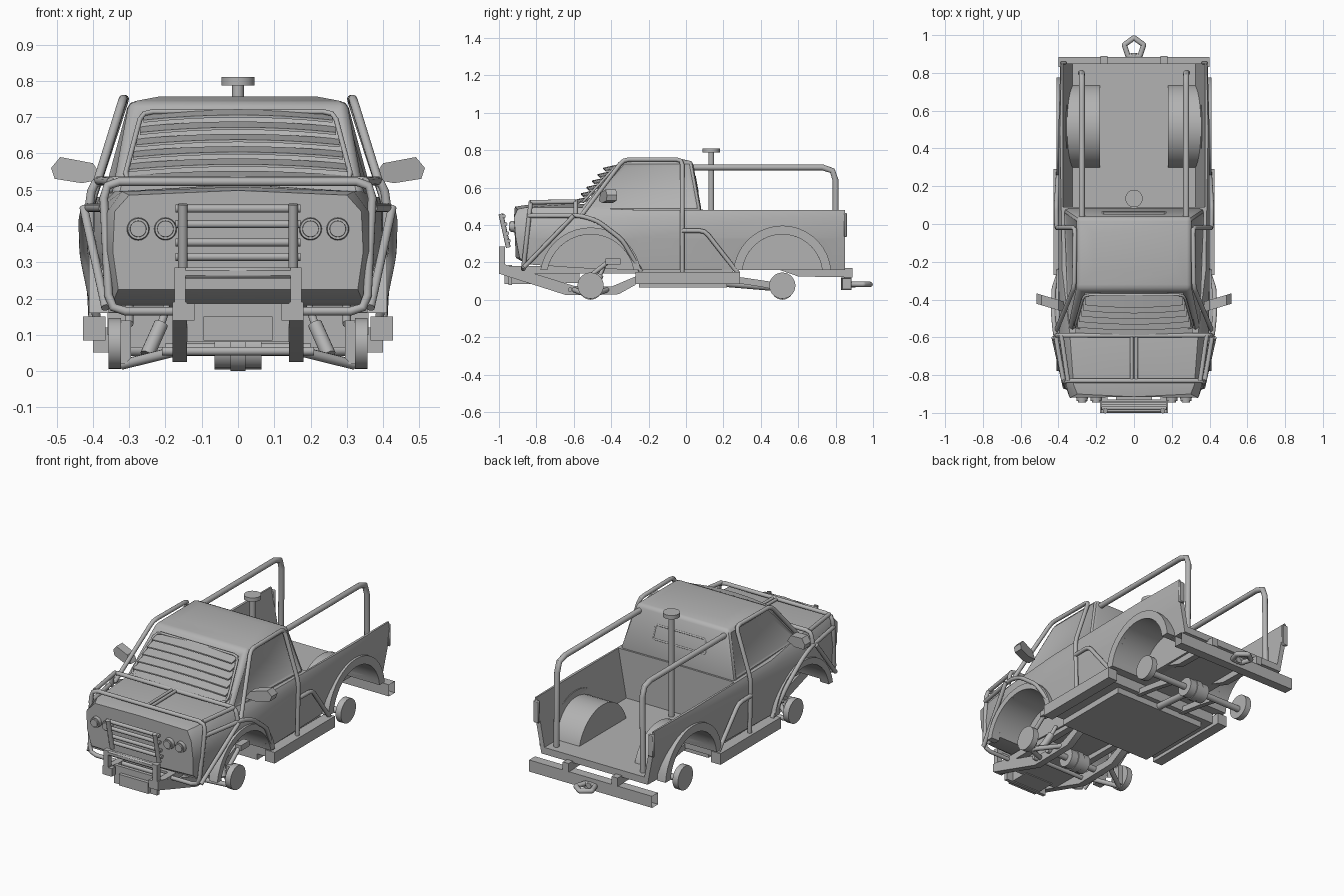
import bpy, bmesh, math
from mathutils import Vector, Matrix

if "Cube" in bpy.data.objects:
    bpy.data.objects.remove(bpy.data.objects["Cube"])

GREY = (0.45, 0.45, 0.45, 1)
grey = bpy.data.materials.new("plain_grey")
grey.use_nodes = True
grey.diffuse_color = GREY
grey.node_tree.nodes["Principled BSDF"].inputs["Base Color"].default_value = GREY
parts = []


def add(name, bm, pair=False):
    """Turn a bmesh into one object, or into a mirrored left and right pair."""
    for side in (("left_", "right_") if pair else ("",)):
        if side == "right_":
            bm.transform(Matrix.Diagonal((-1, 1, 1, 1)))
        bmesh.ops.recalc_face_normals(bm, faces=bm.faces)
        mesh = bpy.data.meshes.new(side + name)
        bm.to_mesh(mesh)
        mesh.materials.append(grey)
        ob = bpy.data.objects.new(side + name, mesh)
        bpy.context.collection.objects.link(ob)
        parts.append(ob)
    bm.free()
    return ob


def box(name, x, y, z, pair=False, bevel=0, hollow=0):
    bm = bmesh.new()
    bmesh.ops.create_cube(bm, size=1)
    for v in bm.verts:
        v.co = [r[0] + (c + 0.5) * (r[1] - r[0]) for c, r in zip(v.co, (x, y, z))]
    if bevel:
        bmesh.ops.bevel(bm, geom=bm.edges[:], offset=bevel, segments=1, affect='EDGES')
    if hollow:
        bm.normal_update()
        ends = [f for f in bm.faces if abs(f.normal.x) > 0.9]
        bmesh.ops.inset_individual(bm, faces=ends, thickness=hollow, depth=0)
        for f in ends:
            bmesh.ops.translate(bm, verts=f.verts, vec=f.normal * -0.1)
    return add(name, bm, pair)


def prism(name, outline, x0, x1, pair=False):
    """Extrude a (y, z) outline along x."""
    bm = bmesh.new()
    rings = [[bm.verts.new((x, y, z)) for y, z in outline] for x in (x0, x1)]
    bm.faces.new(rings[0])
    bm.faces.new(rings[1])
    for i in range(len(outline)):
        a, b = rings[0][i - 1], rings[0][i]
        bm.faces.new((a, b, rings[1][i], rings[1][i - 1]))
    return add(name, bm, pair)


def rod(name, a, b, r, pair=False, sides=20, r2=None):
    """Straight cylinder between two points."""
    a, b = Vector(a), Vector(b)
    bm = bmesh.new()
    m = Matrix.Translation((a + b) / 2) @ (b - a).to_track_quat('Z', 'Y').to_matrix().to_4x4()
    bmesh.ops.create_cone(bm, cap_ends=True, segments=sides, radius1=r,
                          radius2=r if r2 is None else r2, depth=(b - a).length, matrix=m)
    return add(name, bm, pair)


def tube(name, pts, r=0.012, pair=False, closed=False, fillet=0.03):
    """Bent pipe with rounded corners."""
    pts = [Vector(p) for p in pts]
    path = []
    for i, p in enumerate(pts):
        if not closed and i in (0, len(pts) - 1):
            path.append(p)
            continue
        d0, d1 = pts[i - 1] - p, pts[(i + 1) % len(pts)] - p
        a = p + d0.normalized() * min(fillet, d0.length / 2.2)
        b = p + d1.normalized() * min(fillet, d1.length / 2.2)
        path += [a, (a + b + 2 * p) / 4, b]
    cu = bpy.data.curves.new(name, 'CURVE')
    cu.dimensions = '3D'
    cu.bevel_depth, cu.bevel_resolution, cu.use_fill_caps = r, 4, True
    sp = cu.splines.new('POLY')
    sp.points.add(len(path) - 1)
    for q, p in zip(sp.points, path):
        q.co = (*p, 1)
    sp.use_cyclic_u = closed
    tmp = bpy.data.objects.new(name, cu)
    bm = bmesh.new()
    mesh = bpy.data.meshes.new_from_object(tmp)
    bm.from_mesh(mesh)
    bpy.data.objects.remove(tmp)
    bpy.data.curves.remove(cu)
    bpy.data.meshes.remove(mesh)
    return add(name, bm, pair)


def cross(half):
    """Mirror a half path so that it runs across the model."""
    return half + [(-x, y, z) for x, y, z in reversed(half)]


def arch(cy, cz, r0, r1, n=18):
    """Half ring outline, cut off near the body's lower edge."""
    def arc(r):
        s = math.asin(max(0, 0.16 - cz) / r)
        return [(cy + r * math.cos(s + (math.pi - 2 * s) * i / n),
                 cz + r * math.sin(s + (math.pi - 2 * s) * i / n)) for i in range(n + 1)]
    return arc(r1) + (arc(r0)[::-1] if r0 else [])


def cut(target, cutter):
    mod = target.modifiers.new("cut", 'BOOLEAN')
    mod.operation, mod.solver, mod.object = 'DIFFERENCE', 'EXACT', cutter
    bpy.context.view_layer.objects.active = target
    bpy.ops.object.modifier_apply(modifier=mod.name)
    parts.remove(cutter)
    bpy.data.objects.remove(cutter)


# Lower body: half sections of (x, z) from bottom centre to top centre
stations = [
    (-0.92, [(0, 0.225), (0.33, 0.225), (0.345, 0.33), (0.34, 0.44), (0.30, 0.485), (0, 0.498)]),
    (-0.85, [(0, 0.19), (0.345, 0.19), (0.365, 0.33), (0.36, 0.44), (0.32, 0.495), (0, 0.508)]),
    (-0.58, [(0, 0.17), (0.375, 0.17), (0.40, 0.33), (0.395, 0.44), (0.34, 0.495), (0, 0.515)]),
    (-0.25, [(0, 0.16), (0.38, 0.16), (0.40, 0.33), (0.40, 0.44), (0.38, 0.48), (0, 0.485)]),
    (0.50, [(0, 0.16), (0.36, 0.16), (0.392, 0.33), (0.40, 0.44), (0.392, 0.48), (0, 0.48)]),
    (0.85, [(0, 0.16), (0.345, 0.16), (0.378, 0.33), (0.39, 0.44), (0.385, 0.48), (0, 0.48)])]
nose_shift = [0.01, 0.03, 0.01, 0, 0.02, 0.005]
bm = bmesh.new()
rings = []
for y, half in stations:
    shift = nose_shift if not rings else [0] * 6
    pts = [(x, y + s, z) for (x, z), s in zip(half, shift)]
    rings.append([bm.verts.new(p) for p in pts + [(-x, y, z) for x, y, z in pts[-2:0:-1]]])
for a, b in zip(rings, rings[1:]):
    for i in range(len(a)):
        bm.faces.new((a[i - 1], a[i], b[i], b[i - 1]))
bm.faces.new(rings[0])
bm.faces.new(rings[-1])
body = add("lower_body", bm)

# Open load bed with leaning walls, and wheel openings
WHEELS = {"front": (-0.51, 0.115, 0.235, 0.272), "rear": (0.515, 0.135, 0.215, 0.262)}
bm = bmesh.new()
bmesh.ops.create_cube(bm, size=2)
for v in bm.verts:
    x, y, z = v.co
    v.co = (x * (0.378 if z > 0 else 0.325), 0.09 if y < 0 else 1, 0.49 if z > 0 else 0.20)
cut(body, add("bed_cutter", bm))
for cy, cz, r, _ in WHEELS.values():
    for s in (-1, 1):
        cut(body, rod("arch_cutter", (s * 0.19, cy, cz), (s * 0.6, cy, cz), r, sides=40))
for end, (cy, cz, r0, r1) in WHEELS.items():
    prism(end + "_fender_flare", arch(cy, cz, r0, r1), 0.355, 0.41, True)
cy, cz, r0, _ = WHEELS["rear"]
prism("bed_wheel_well", arch(cy, cz, r0, r0 + 0.012), 0.18, 0.385, True)
prism("bed_wheel_well_cap", arch(cy, cz, 0, r0 + 0.005), 0.18, 0.188, True)
box("tail_lamp", (0.355, 0.392), (0.845, 0.862), (0.335, 0.465), True, 0.005)

# Cab with inset windscreen and side windows
bm = bmesh.new()
bmesh.ops.create_cube(bm, size=2)
for v in bm.verts:
    x, y, z = v.co
    if z > 0:
        v.co = (x * 0.30, -0.34 if y < 0 else 0.035, 0.745)
    else:
        v.co = (x * (0.35 if y < 0 else 0.375), -0.58 if y < 0 else 0.085, 0.47)
bmesh.ops.bevel(bm, geom=bm.edges[:], offset=0.02, segments=2, affect='EDGES', profile=0.5)
bm.normal_update()
panes = [f for f in bm.faces if f.calc_area() > 0.05 and abs(f.normal.z) < 0.9 and f.normal.y < 0.5]
bmesh.ops.inset_individual(bm, faces=panes, thickness=0.02, depth=-0.007)
roof = [f for f in bm.faces if f.normal.z > 0.95 and f.calc_area() > 0.05]
bmesh.ops.inset_individual(bm, faces=roof, thickness=0.09)
for v in roof[0].verts:
    v.co.z += 0.012
add("cab", bm)

# Rear window frame
wy = lambda z: 0.081 - (z - 0.47) * 0.18
tube("rear_window_frame", cross([(0.17, wy(0.58), 0.58), (0.16, wy(0.66), 0.66)]), 0.006, closed=True, fillet=0.01)

# Windscreen louvres
for i in range(6):
    z = 0.53 + i * 0.034
    w = 0.31 - i * 0.01
    y = -0.34 - (0.745 - z) * 0.87
    bm = bmesh.new()
    bmesh.ops.create_grid(bm, x_segments=8, y_segments=1, size=1)
    for v in bm.verts:
        bow = 0.014 * (1 - v.co.x ** 2)
        out = v.co.y < 0
        v.co = (v.co.x * w, y - bow + (-0.05 if out else 0.02), z + bow - (0.008 if out else -0.008))
    bmesh.ops.solidify(bm, geom=bm.faces[:], thickness=0.007)
    add("windscreen_louvre_%d" % (i + 1), bm)
tube("louvre_frame", cross([(0.315, -0.55, 0.525), (0.265, -0.375, 0.715)]), 0.007, closed=True)

# Mirrors
bm = bmesh.new()
outline = [(0.37, 0.53), (0.43, 0.518), (0.505, 0.53), (0.515, 0.56), (0.49, 0.59), (0.40, 0.573)]
front, back = [[bm.verts.new((x, y + (x - 0.39) * 0.3, z)) for x, z in outline] for y in (-0.46, -0.405)]
bm.faces.new(front)
bm.faces.new(back)
for i in range(len(outline)):
    bm.faces.new((front[i - 1], front[i], back[i], back[i - 1]))
add("mirror", bm, True)

# Head lamps
for n, x in (("inner", 0.20), ("outer", 0.275)):
    rod(n + "_lamp_rim", (x, -0.90, 0.392), (x, -0.938, 0.392), 0.033, True, r2=0.029)
    rod(n + "_lamp_lens", (x, -0.90, 0.392), (x, -0.946, 0.392), 0.026, True, r2=0.022)

# Grille guard
for i, z in enumerate((0.315, 0.355, 0.405, 0.448)):
    y = -0.945 - (z - 0.3) * 0.2
    rod("grille_bar_%d" % i, (-0.172, y, z), (0.172, y, z), 0.011, sides=12)
rod("grille_post", (0.152, -0.95, 0.28), (0.152, -0.99, 0.46), 0.013, True, 12)

# Outer tube cage
tube("front_guard_loop", cross([(0.355, -0.87, 0.165), (0.372, -0.83, 0.522)]), closed=True, fillet=0.045)
tube("hood_cross_tube", cross([(0.412, -0.59, 0.44), (0.40, -0.59, 0.525)]))
tube("hood_side_tube", [(0.35, -0.83, 0.522), (0.385, -0.59, 0.525)], pair=True)
tube("hood_centre_tube", [(0.012, -0.83, 0.522), (0.012, -0.59, 0.525)], 0.009, True)
tube("fender_tube", [(0.372, -0.84, 0.45), (0.42, -0.56, 0.45), (0.428, -0.47, 0.42),
                     (0.425, -0.34, 0.32), (0.39, -0.24, 0.15)], pair=True)
tube("fender_brace", [(0.365, -0.865, 0.175), (0.425, -0.60, 0.45)], pair=True)
tube("cab_tube", [(0.41, -0.56, 0.45), (0.317, -0.335, 0.75), (0.312, -0.02, 0.75),
                  (0.407, -0.02, 0.46), (0.40, -0.02, 0.14)], pair=True)
tube("rear_door_tube", [(0.41, -0.02, 0.37), (0.412, 0.10, 0.37), (0.40, 0.28, 0.14)], pair=True)
tube("bed_roll_bar", [(0.276, 0.03, 0.708), (0.276, 0.80, 0.708), (0.282, 0.80, 0.19)], 0.016, True, fillet=0.07)

# Mast on the bed floor
rod("mast", (0, 0.135, 0.19), (0, 0.135, 0.79), 0.016)
rod("mast_cap", (0, 0.135, 0.787), (0, 0.135, 0.81), 0.046, sides=28)

# Sills, belly pan, rear frame and hollow rear bumper
box("sill", (0.365, 0.427), (-0.27, 0.29), (0.085, 0.15), True)
box("floor_slab", (-0.36, 0.36), (-0.25, 0.25), (0.10, 0.17))
box("belly_pan", (-0.30, 0.30), (-0.25, 0.22), (0.065, 0.105))
prism("rear_rail", [(0.2, 0.16), (0.89, 0.17), (0.89, 0.12), (0.60, 0.125), (0.5, 0.16)], 0.14, 0.178, True)
prism("rear_arm", [(0.2, 0.13), (0.30, 0.12), (0.50, 0.09), (0.50, 0.05), (0.40, 0.07), (0.2, 0.10)], 0.14, 0.17, True)
box("rear_bumper", (-0.40, 0.40), (0.83, 0.885), (0.052, 0.12), hollow=0.009)

# Tow hitch with a five-sided ring
rod("hitch_pin", (0, 0.87, 0.083), (0, 0.905, 0.083), 0.016, sides=12)
ring = [(0.054 * math.sin(math.tau * i / 5), 0.932 + 0.054 * math.cos(math.tau * i / 5), 0.083) for i in range(5)]
tube("hitch_ring", ring, 0.014, closed=True, fillet=0.004)

# Front frame, bumper hoop and winch
prism("front_rail", [(-1, 0.19), (-0.97, 0.19), (-0.60, 0.075), (-0.40, 0.07), (-0.27, 0.125),
                     (-0.27, 0.08), (-0.36, 0.03), (-0.64, 0.025), (-1, 0.14)], 0.14, 0.181, True)
box("upper_rail", (0.14, 0.18), (-0.99, -0.25), (0.14, 0.18), True)
box("hoop_post", (0.145, 0.175), (-1, -0.968), (0.18, 0.285), True)
box("bumper_wing", (0.12, 0.178), (-1, -0.968), (0.14, 0.187), True)
box("hoop_top", (-0.175, 0.175), (-1, -0.968), (0.255, 0.285), bevel=0.008)
box("bumper_plate", (-0.14, 0.14), (-0.95, -0.93), (0.08, 0.187))
box("winch", (-0.095, 0.095), (-0.97, -0.82), (0.085, 0.15))
box("engine_pan", (-0.14, 0.14), (-0.85, -0.57), (0.09, 0.18))

# Axles and hubs
for end, y, x in (("front", -0.51, 0.20), ("rear", 0.515, 0.325)):
    rod(end + "_axle", (-x, y, 0.06), (x, y, 0.06), 0.018)
    rod(end + "_differential", (-0.065, y, 0.06), (0.065, y, 0.06), 0.055, sides=16)
    rod(end + "_differential_rim", (-0.02, y, 0.06), (0.02, y, 0.06), 0.06, sides=16)
    rod(end + "_hub", (0.322, y, 0.076), (0.357, y, 0.076), 0.07, True, 28)

# Front suspension
box("hub_carrier", (0.295, 0.324), (-0.535, -0.485), (0.02, 0.14), True)
rod("front_shock", (0.25, -0.50, 0.045), (0.212, -0.46, 0.13), 0.02, True, 14)
rod("front_shock_rod", (0.212, -0.46, 0.13), (0.195, -0.44, 0.18), 0.011, True, 12)
for y in (-0.60, -0.42):
    rod("lower_arm", (0.17, y, 0.055), (0.32, -0.51, 0.018), 0.014, True, 10)
rod("steering_link", (0.30, -0.51, 0.13), (0.30, -0.42, 0.20), 0.012, True, 12)
box("steering_block", (0.28, 0.32), (-0.43, -0.35), (0.19, 0.222), True)
rod("steering_rod", (-0.21, -0.62, 0.055), (0.21, -0.62, 0.055), 0.012, sides=12)
rod("drive_shaft", (0, 0.2, 0.09), (0, 0.5, 0.065), 0.02, sides=14)

# Smooth shading that keeps sharp edges
bpy.ops.object.select_all(action='DESELECT')
for ob in parts:
    ob.select_set(True)
bpy.context.view_layer.objects.active = body
bpy.ops.object.shade_smooth_by_angle(angle=math.radians(38))
